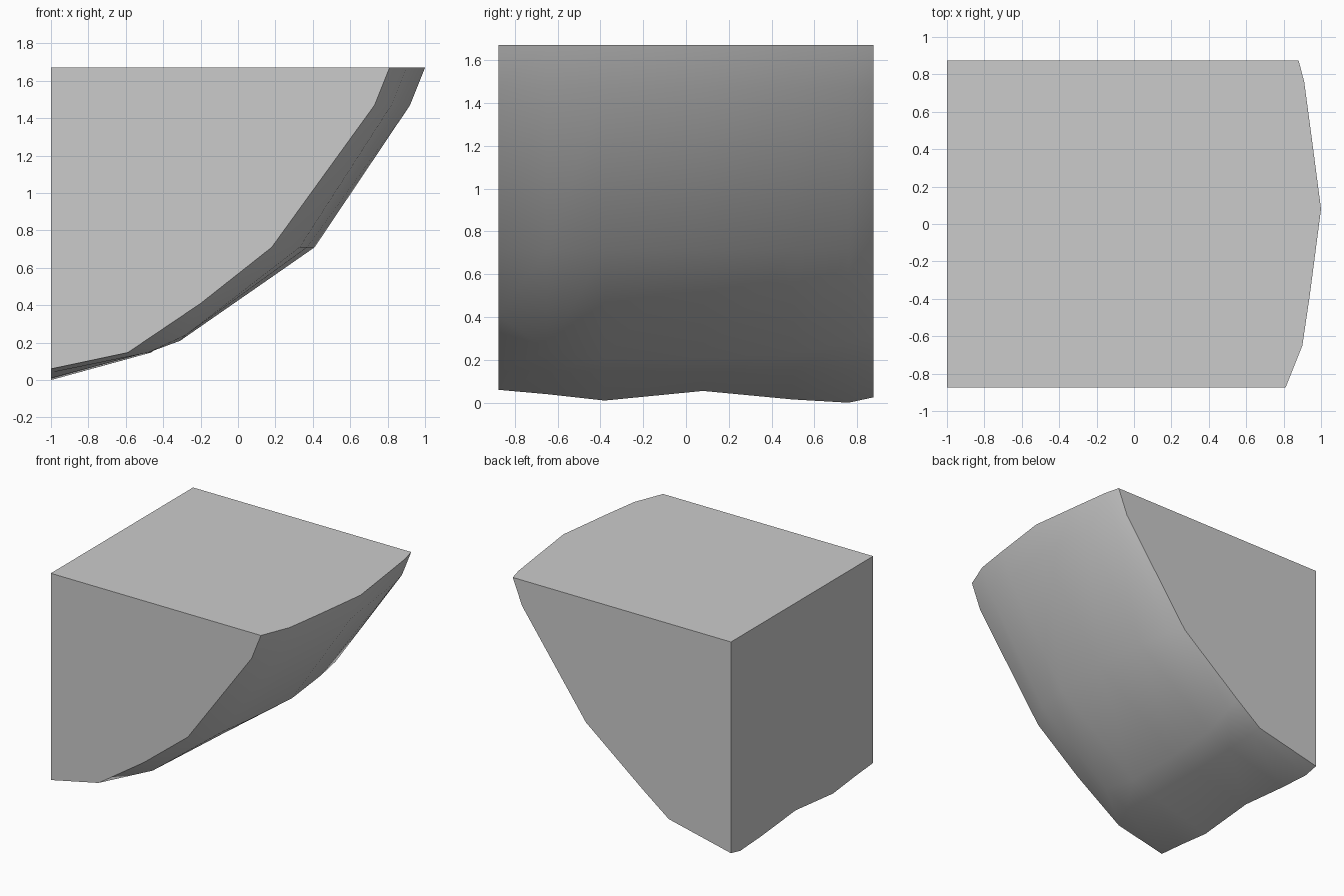
import bpy
import bmesh

cube = bpy.data.objects.get("Cube")
if cube:
    bpy.data.objects.remove(cube, do_unlink=True)

# Overall limits of the block
BACK_X = -1.0
HALF_DEPTH = 0.875
TOP_Z = 1.67
UPPER_Z = 1.47
SHOULDER_Z = 0.71
LOW_Z = 0.147

# Cross-sections of the curved underside, from front to back:
# y, top x, shoulder x, middle x, middle z, low x, base z
SECTIONS = [
    (-HALF_DEPTH, .81, .18, -.2, .41, -.59, .06),
    (-.65, .9, .33, -.28, .24, -.48, .04),
    (-.38, .94, .37, -.31, .21, -.49, .01),
    (.08, 1, .41, -.31, .21, -.5, .055),
    (.5, .945, .36, -.3, .23, -.49, .015),
    (.76, .91, .31, -.26, .28, -.47, 0),
    (HALF_DEPTH, .88, .25, -.25, .31, -.465, .025),
]


def add_section(bm, y, top_x, shoulder_x, mid_x, mid_z, low_x, base_z):
    """Add one row of vertices running from the base up to the rim."""
    profile = [
        (BACK_X, base_z),
        (low_x, LOW_Z),
        (mid_x, mid_z),
        (shoulder_x, SHOULDER_Z),
        (top_x - .08, UPPER_Z),
        (top_x, TOP_Z),
    ]
    return [bm.verts.new((x, y, z)) for x, z in profile]


def make_material(name, value):
    """Create a flat grey material."""
    mat = bpy.data.materials.new(name)
    mat.use_nodes = True
    colour = (value, value, value, 1)
    mat.diffuse_color = colour
    shader = mat.node_tree.nodes["Principled BSDF"]
    shader.inputs["Base Color"].default_value = colour
    shader.inputs["Roughness"].default_value = .8
    return mat


bm = bmesh.new()
rows = [add_section(bm, *section) for section in SECTIONS]
front, back = rows[0], rows[-1]

# Smooth curved skin between neighbouring sections
for row, following in zip(rows, rows[1:]):
    for i in range(len(row) - 1):
        face = bm.faces.new((row[i], row[i + 1], following[i + 1], following[i]))
        face.smooth = True

# Flat cut faces: front, back, top and the tall wall
front_corner = bm.verts.new((BACK_X, -HALF_DEPTH, TOP_Z))
back_corner = bm.verts.new((BACK_X, HALF_DEPTH, TOP_Z))
bm.faces.new(front + [front_corner])
bm.faces.new(back + [back_corner])
bm.faces.new([row[-1] for row in rows] + [back_corner, front_corner])
bm.faces.new([row[0] for row in rows] + [back_corner, front_corner])
bmesh.ops.recalc_face_normals(bm, faces=bm.faces)

mesh = bpy.data.meshes.new("curved_block")
bm.to_mesh(mesh)
bm.free()
mesh.materials.append(make_material("light grey", .6))
block = bpy.data.objects.new("curved_block", mesh)
bpy.context.collection.objects.link(block)
